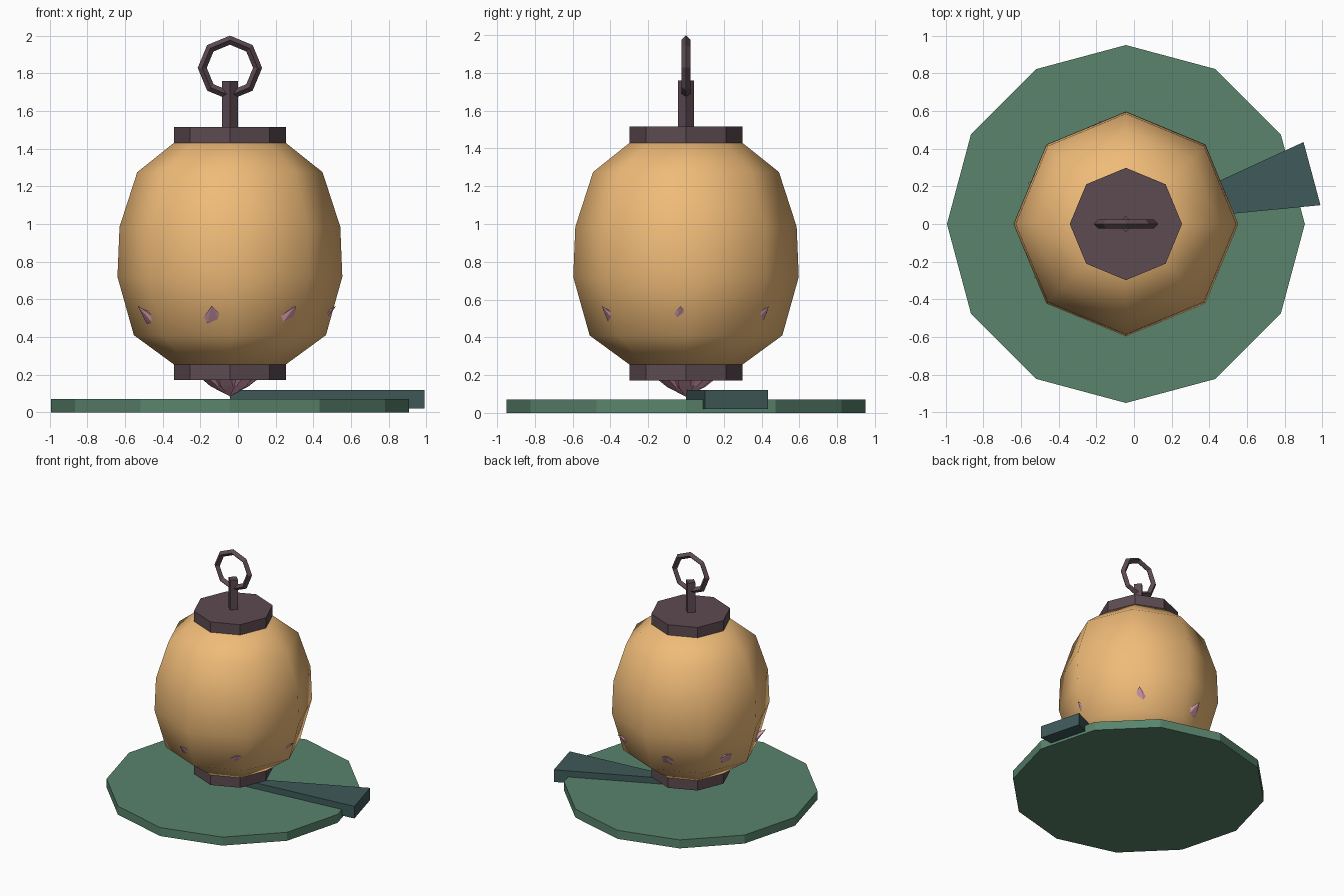
import bpy, bmesh
from math import cos, sin, pi, radians, atan2, hypot
from mathutils import Matrix, Vector

if "Cube" in bpy.data.objects:
    bpy.data.objects.remove(bpy.data.objects["Cube"])

CX = -0.043  # common axis of pad and lantern


def material(name, rgb):
    m = bpy.data.materials.new(name)
    m.diffuse_color = (*rgb, 1)
    m.use_nodes = True
    m.node_tree.nodes["Principled BSDF"].inputs["Base Color"].default_value = m.diffuse_color
    return m


GREEN = material("pad_green", (0.10, 0.23, 0.15))
DARK = material("notch_green", (0.05, 0.10, 0.10))
PLUM = material("plum_metal", (0.11, 0.07, 0.085))
AMBER = material("amber_paper", (0.87, 0.50, 0.19))
PINK = material("petal_pink", (0.72, 0.36, 0.46))


def finish(name, bm, mat, smooth=False):
    bmesh.ops.recalc_face_normals(bm, faces=bm.faces)
    me = bpy.data.meshes.new(name)
    bm.to_mesh(me)
    bm.free()
    for p in me.polygons:
        p.use_smooth = smooth
    me.materials.append(mat)
    ob = bpy.data.objects.new(name, me)
    bpy.context.collection.objects.link(ob)
    return ob


def lathe(name, profile, sides, mat, smooth=False):
    """Closed solid from (radius, z) rings, with a vertex on the x axis."""
    bm = bmesh.new()
    rings = [[bm.verts.new((CX + r * cos(2 * pi * i / sides),
                            r * sin(2 * pi * i / sides), z))
              for i in range(sides)] for r, z in profile]
    for a, b in zip(rings, rings[1:]):
        for i in range(sides):
            j = (i + 1) % sides
            bm.faces.new((a[i], a[j], b[j], b[i]))
    bm.faces.new(rings[0])
    bm.faces.new(rings[-1])
    return finish(name, bm, mat, smooth)


# lily pad
lathe("lily_pad", [(0.95, 0), (0.95, 0.07)], 12, GREEN)

# dark wedge marking the pad's notch
bm = bmesh.new()
base = bm.faces.new([bm.verts.new((x, y, 0.02)) for x, y in
                     ((CX, 0), (0.99, 0.10), (0.90, 0.435))])
top = bmesh.ops.extrude_face_region(bm, geom=[base])["geom"]
bmesh.ops.translate(bm, vec=(0, 0, 0.10),
                    verts=[v for v in top if isinstance(v, bmesh.types.BMVert)])
finish("pad_notch", bm, DARK)

# lantern body, end caps and stem
lathe("lantern_body", [(0.298, 0.255), (0.51, 0.41), (0.597, 0.72),
                       (0.586, 0.985), (0.492, 1.275), (0.298, 1.43)],
      8, AMBER, True)
lathe("bottom_cap", [(0.298, 0.172), (0.298, 0.26)], 8, PLUM)
lathe("top_cap", [(0.298, 1.425), (0.298, 1.515)], 8, PLUM)
lathe("stem", [(0.042, 1.51), (0.042, 1.76)], 4, PLUM)

# hanging ring, upright and facing front
bpy.ops.mesh.primitive_torus_add(
    major_segments=8, minor_segments=4, major_radius=0.147, minor_radius=0.024,
    location=(CX, 0, 1.829), rotation=(pi / 2, 0, 0))
ring = bpy.context.object
ring.name = "hanging_ring"
ring.data.materials.append(PLUM)

# flower petals: slim spindles fanning out from a point under the lantern
start, reach, rise = Vector((CX, 0, 0.085)), 0.565, 0.48
length, tilt = hypot(reach, rise), atan2(rise, reach)
bm = bmesh.new()
for angle in (357, 51, 104, 157, 210, 260, 308):
    m = (Matrix.Translation(start) @ Matrix.Rotation(radians(angle), 4, 'Z')
         @ Matrix.Rotation(pi / 2 - tilt, 4, 'Y')
         @ Matrix.Translation((0, 0, length / 2))
         @ Matrix.Diagonal((0.037, 0.09, length / 2, 1)))
    bmesh.ops.create_uvsphere(bm, u_segments=6, v_segments=4, radius=1, matrix=m)
finish("flower_petals", bm, PINK)
